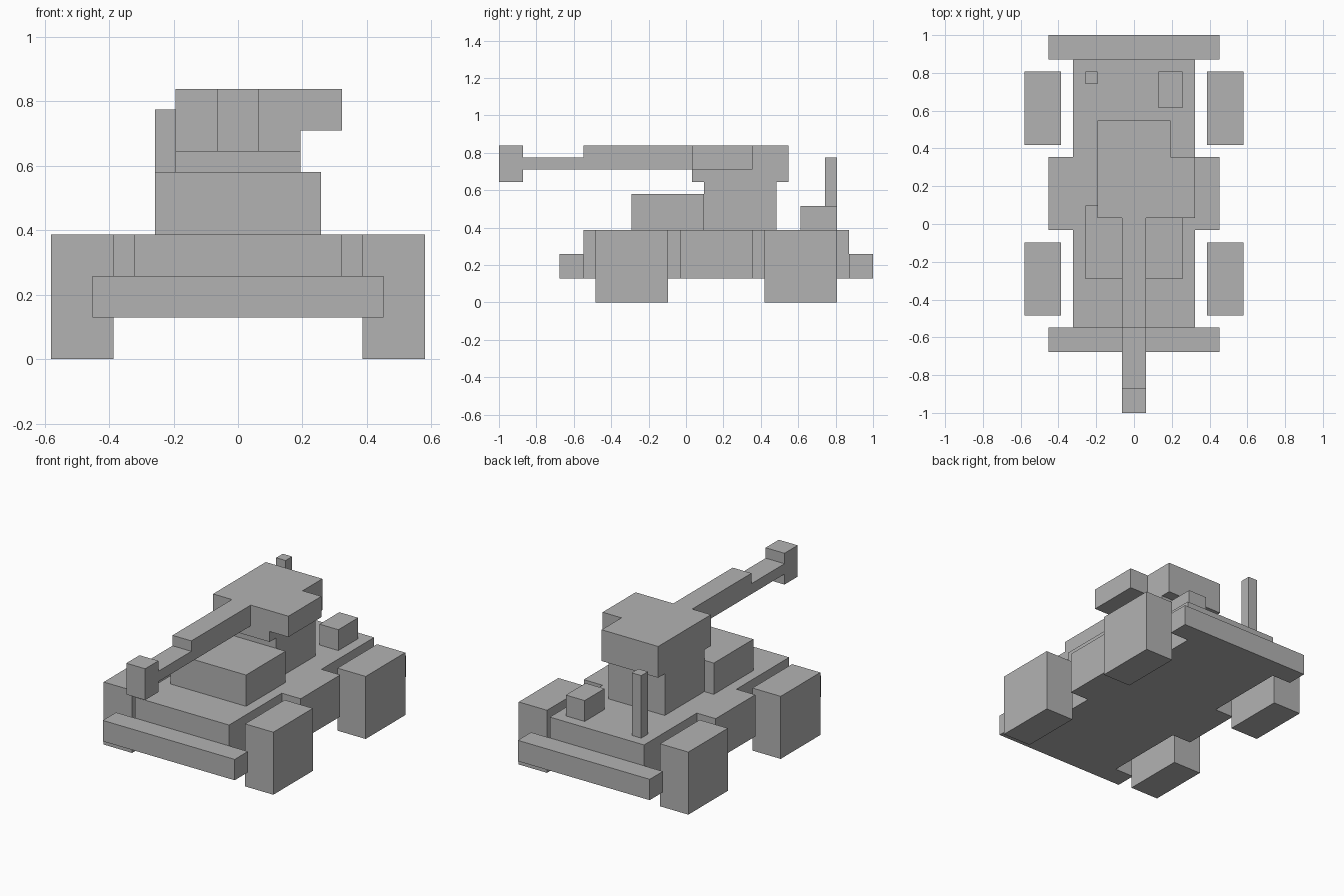
import bpy
import bmesh
from mathutils import Vector

if "Cube" in bpy.data.objects:
    bpy.data.objects.remove(bpy.data.objects["Cube"], do_unlink=True)

# Everything sits on a block grid: 31 blocks long, y counted from the front tip
LENGTH = 31
U = 2 / LENGTH

grey = bpy.data.materials.new("plain_grey")
grey.use_nodes = True
colour = (0.45, 0.45, 0.45, 1)
grey.diffuse_color = colour
grey.node_tree.nodes["Principled BSDF"].inputs["Base Color"].default_value = colour


def extrude(name, outline, direction):
    """Extrude a closed outline, given in blocks, along a direction."""
    bm = bmesh.new()
    shift = Vector((0, LENGTH / 2, 0))
    face = bm.faces.new([bm.verts.new((Vector(p) - shift) * U) for p in outline])
    result = bmesh.ops.extrude_face_region(bm, geom=[face], use_keep_orig=True)
    top = [v for v in result["geom"] if isinstance(v, bmesh.types.BMVert)]
    bmesh.ops.translate(bm, verts=top, vec=Vector(direction) * U)
    bmesh.ops.recalc_face_normals(bm, faces=bm.faces)
    mesh = bpy.data.meshes.new(name)
    bm.to_mesh(mesh)
    bm.free()
    mesh.materials.append(grey)
    obj = bpy.data.objects.new(name, mesh)
    bpy.context.collection.objects.link(obj)
    return obj


def box(name, x, y, z):
    base = [(x[0], y[0], z[0]), (x[1], y[0], z[0]),
            (x[1], y[1], z[0]), (x[0], y[1], z[0])]
    return extrude(name, base, (0, 0, z[1] - z[0]))


# Hull with side sponsons, as a mirrored plan outline
half = [(5, 7), (5, 15), (7, 15), (7, 21), (5, 21), (5, 29)]
plan = half + [(-x, y) for x, y in reversed(half)]
extrude("hull", [(x, y, 2) for x, y in plan], (0, 0, 4))

# Bumpers
box("front_bumper", (-7, 7), (5, 7), (2, 4))
box("rear_bumper", (-7, 7), (29, 31), (2, 4))

# Square wheels
for side, sign in (("left", 1), ("right", -1)):
    for end, y in (("front", 8), ("rear", 22)):
        xs = sorted((6 * sign, 9 * sign))
        box(f"{end}_{side}_wheel", xs, (y, y + 6), (0, 6))

# Deck fittings
box("front_deck_box", (-4, 4), (11, 17), (6, 9))
box("rear_deck_box", (2, 4), (25, 28), (6, 8))
box("antenna", (-4, -3), (27, 28), (6, 12))

# Turret
box("turret_pedestal", (-3, 3), (17, 23), (6, 10))
box("turret_head", (-3, 3), (16, 24), (10, 13))
box("turret_side_box", (3, 5), (16, 21), (11, 13))

# Gun: thick sleeve, thin barrel and muzzle block, as one side profile
gun = [(16, 11), (16, 13), (7, 13), (7, 12), (2, 12), (2, 13),
       (0, 13), (0, 10), (2, 10), (2, 11)]
extrude("gun_barrel", [(-1, y, z) for y, z in gun], (2, 0, 0))
